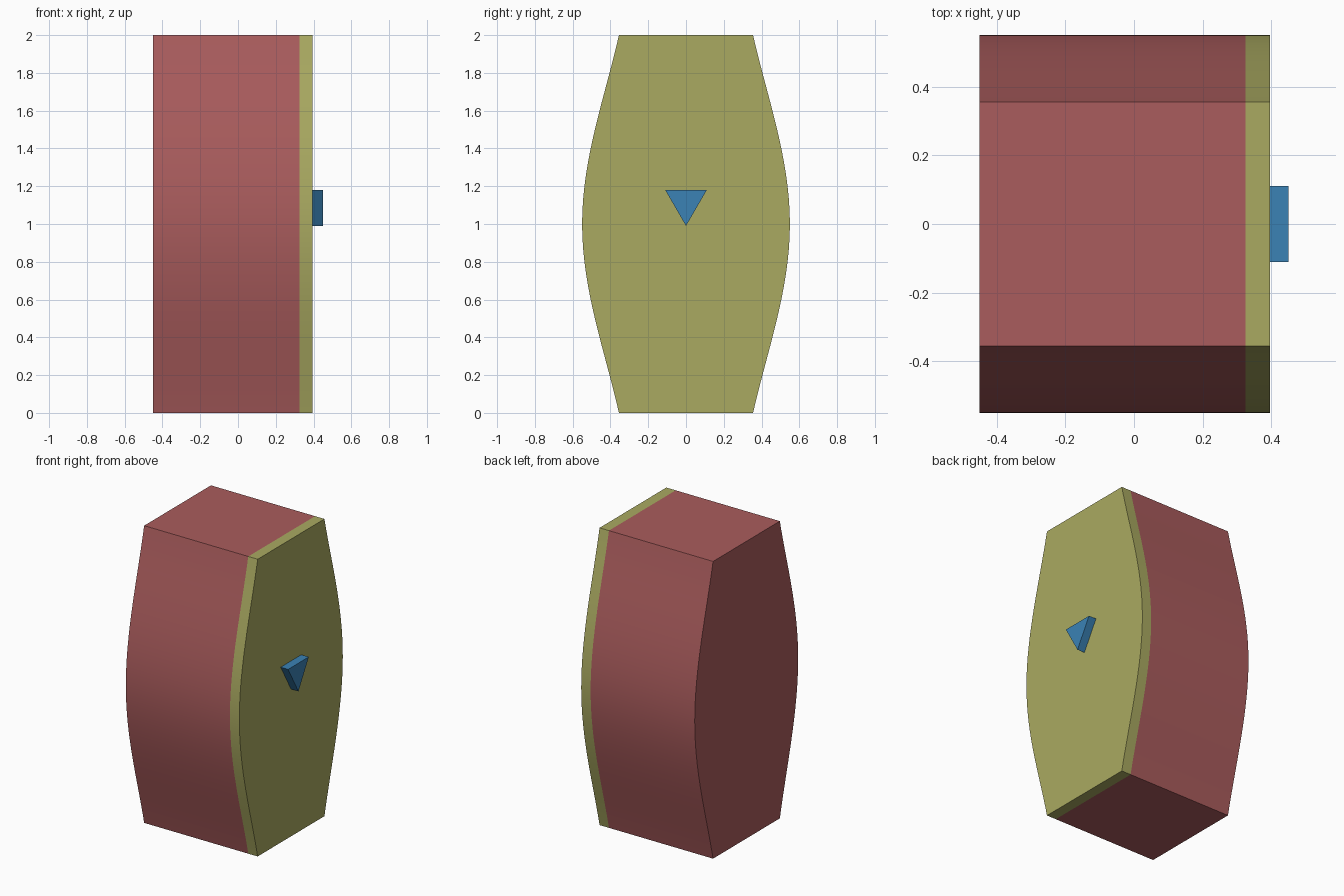
import bpy
import math
from mathutils import Vector
from mathutils.geometry import interpolate_bezier

if "Cube" in bpy.data.objects:
    bpy.data.objects.remove(bpy.data.objects["Cube"])


def material(name, colour):
    mat = bpy.data.materials.new(name)
    mat.use_nodes = True
    mat.diffuse_color = (*colour, 1)
    mat.node_tree.nodes["Principled BSDF"].inputs["Base Color"].default_value = (*colour, 1)
    return mat


def extrude_profile(name, profile, x0, x1, mat):
    """Prism along x from a counter-clockwise (y, z) outline seen from +x."""
    n = len(profile)
    verts = [(x, y, z) for x in (x0, x1) for y, z in profile]
    faces = [tuple(reversed(range(n))), tuple(range(n, 2 * n))]
    faces += [(i, (i + 1) % n, (i + 1) % n + n, i + n) for i in range(n)]
    mesh = bpy.data.meshes.new(name)
    mesh.from_pydata(verts, [], faces)
    mesh.materials.append(mat)
    obj = bpy.data.objects.new(name, mesh)
    bpy.context.collection.objects.link(obj)
    bpy.ops.object.select_all(action="DESELECT")
    obj.select_set(True)
    bpy.context.view_layer.objects.active = obj
    bpy.ops.object.shade_smooth_by_angle(angle=math.radians(30))
    return obj


red = material("dull red", (0.40, 0.107, 0.109))
olive = material("olive yellow", (0.40, 0.40, 0.12))
blue = material("blue", (0.043, 0.223, 0.46))

# Barrel-shaped outline: one curved quarter, mirrored up and across
quarter = interpolate_bezier(Vector((0.355, 0)), Vector((0.43, 0.33)),
                             Vector((0.55, 0.65)), Vector((0.55, 1)), 17)
side = [(p.x, p.y) for p in quarter]
side += [(y, 2 - z) for y, z in reversed(side[:-1])]
outline = side + [(-y, z) for y, z in reversed(side)]

# Main body and the front panel on its +x side
extrude_profile("body", outline, -0.45, 0.325, red)
extrude_profile("side_panel", outline, 0.325, 0.395, olive)

# Small raised triangle pointing down
triangle = [(0, 0.99), (0.11, 1.18), (-0.11, 1.18)]
extrude_profile("triangle_nose", triangle, 0.39, 0.45, blue)
